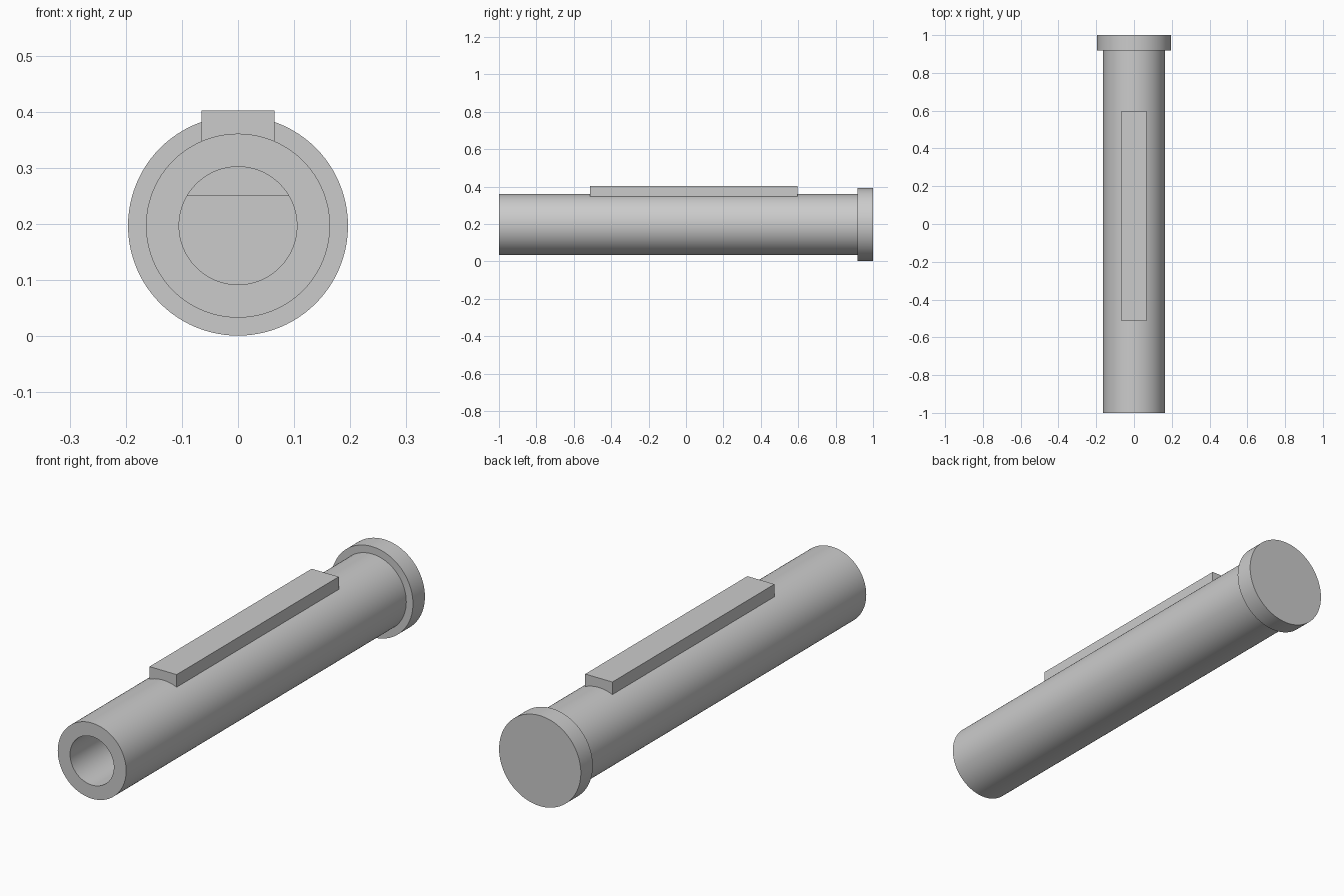
import bpy
import bmesh
import math
from mathutils import Matrix, Vector

cube = bpy.data.objects.get("Cube")
if cube:
    bpy.data.objects.remove(cube, do_unlink=True)

AXIS_Z = 0.197
BORE, SHAFT, CAP = 0.105, 0.164, 0.196
CAP_FRONT = 0.918
KEY_FRONT, KEY_BACK = -0.513, 0.597

grey = bpy.data.materials.new("plain grey")
grey.use_nodes = True
grey.diffuse_color = (0.6, 0.6, 0.6, 1)
grey.node_tree.nodes["Principled BSDF"].inputs["Base Color"].default_value = (0.6, 0.6, 0.6, 1)


def finish(bm, name):
    bmesh.ops.recalc_face_normals(bm, faces=bm.faces)
    mesh = bpy.data.meshes.new(name)
    bm.to_mesh(mesh)
    bm.free()
    mesh.materials.append(grey)
    obj = bpy.data.objects.new(name, mesh)
    bpy.context.collection.objects.link(obj)
    bpy.ops.object.select_all(action='DESELECT')
    obj.select_set(True)
    bpy.context.view_layer.objects.active = obj
    bpy.ops.object.shade_smooth_by_angle(angle=math.radians(30))
    return obj


def lathe(name, profile, steps=96):
    """Spin (radius, y) points about the long axis."""
    bm = bmesh.new()
    verts = [bm.verts.new((r, y, AXIS_Z)) for r, y in profile]
    edges = [bm.edges.new(pair) for pair in zip(verts, verts[1:])]
    bmesh.ops.spin(bm, geom=verts + edges, cent=(0, 0, AXIS_Z), axis=(0, 1, 0),
                   angle=math.tau, steps=steps, use_merge=True)
    bmesh.ops.remove_doubles(bm, verts=bm.verts, dist=0.0001)
    return finish(bm, name)


def extrude_along_y(name, outline, front, back):
    """Extrude a closed (x, z) outline between two y positions."""
    bm = bmesh.new()
    face = bm.faces.new([bm.verts.new((x, front, z)) for x, z in outline])
    result = bmesh.ops.extrude_face_region(bm, geom=[face])
    moved = [g for g in result["geom"] if isinstance(g, bmesh.types.BMVert)]
    bmesh.ops.translate(bm, verts=moved, vec=(0, back - front, 0))
    return finish(bm, name)


# Hollow shaft with its closed, wider end cap
lathe("hollow_shaft_and_cap", [
    (0, CAP_FRONT), (BORE, CAP_FRONT), (BORE, -1), (SHAFT, -1),
    (SHAFT, CAP_FRONT), (CAP, CAP_FRONT), (CAP, 1), (0, 1)])

# Raised rectangular key on top
extrude_along_y("top_key", [(-0.065, 0.33), (0.065, 0.33), (0.065, 0.402), (-0.065, 0.402)],
                KEY_FRONT, KEY_BACK)

# Flat inside the upper part of the bore, under the key
start = math.asin((0.25 - AXIS_Z) / BORE)
angles = [start + (math.pi - 2 * start) * i / 24 for i in range(25)]
radius = BORE + 0.002
extrude_along_y("bore_flat", [(radius * math.cos(a), AXIS_Z + radius * math.sin(a)) for a in angles],
                KEY_FRONT, KEY_BACK)
